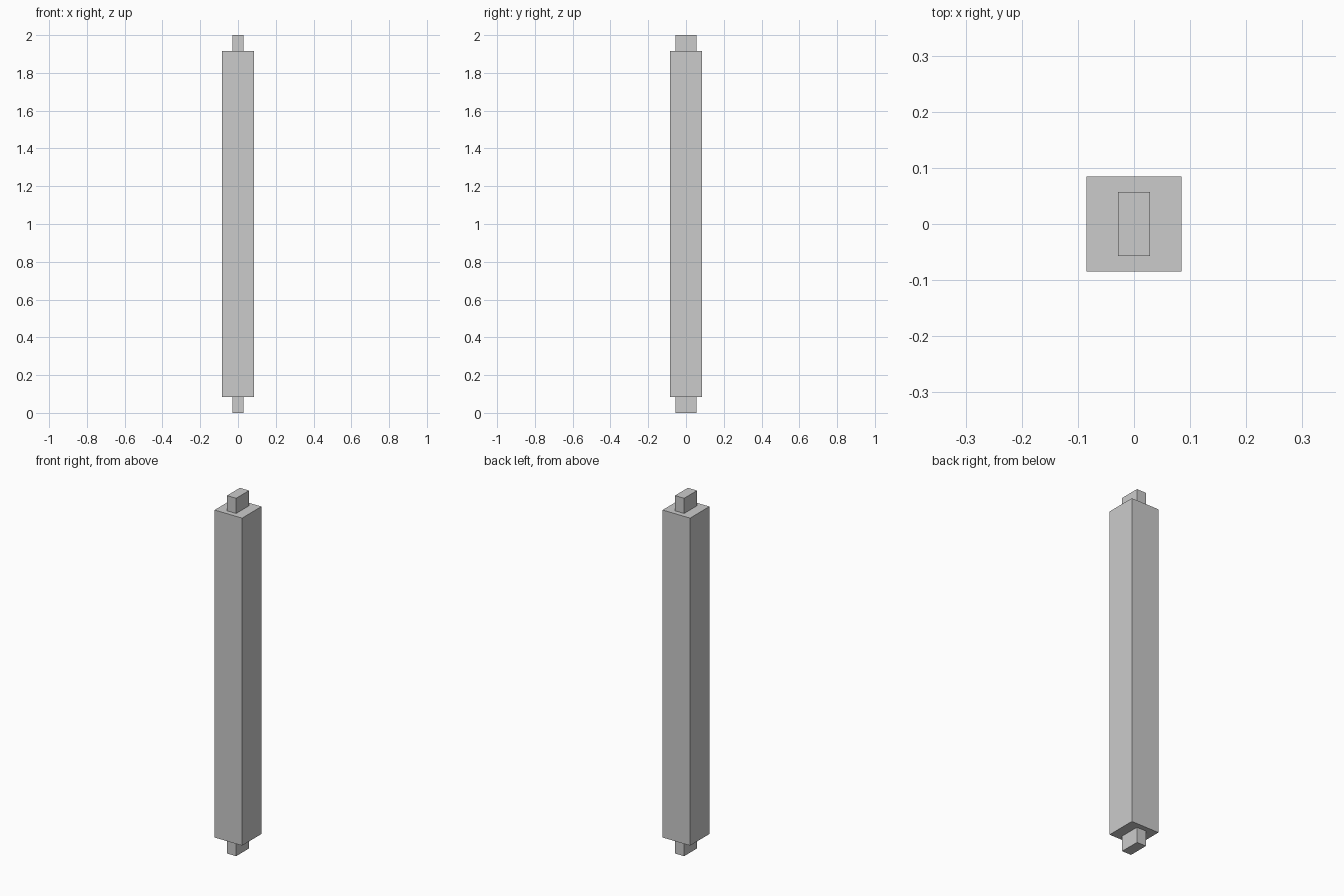
import bpy
import bmesh

if "Cube" in bpy.data.objects:
    bpy.data.objects.remove(bpy.data.objects["Cube"])

WIDTH, HEIGHT, TENON_LEN = 0.17, 2.0, 0.085
TENON_X, TENON_Y = WIDTH / 3, WIDTH * 2 / 3

bm = bmesh.new()

# Square post body between the two shoulders
bmesh.ops.create_cube(bm, size=1)
for v in bm.verts:
    v.co.x *= WIDTH
    v.co.y *= WIDTH
    v.co.z = v.co.z * (HEIGHT - 2 * TENON_LEN) + HEIGHT / 2


# Rectangular tenon: inset the end face, resize it, then extrude outwards
def add_tenon(face):
    sign = 1 if face.normal.z > 0 else -1
    bmesh.ops.inset_region(bm, faces=[face], thickness=0.02)
    for v in face.verts:
        v.co.x = TENON_X / 2 if v.co.x > 0 else -TENON_X / 2
        v.co.y = TENON_Y / 2 if v.co.y > 0 else -TENON_Y / 2
    tip = bmesh.ops.extrude_discrete_faces(bm, faces=[face])["faces"][0]
    for v in tip.verts:
        v.co.z += sign * TENON_LEN


bm.normal_update()
for end in [f for f in bm.faces if abs(f.normal.z) > 0.9]:
    add_tenon(end)

bmesh.ops.recalc_face_normals(bm, faces=bm.faces)
mesh = bpy.data.meshes.new("tenoned_post")
bm.to_mesh(mesh)
bm.free()
bpy.context.collection.objects.link(bpy.data.objects.new("tenoned_post", mesh))
